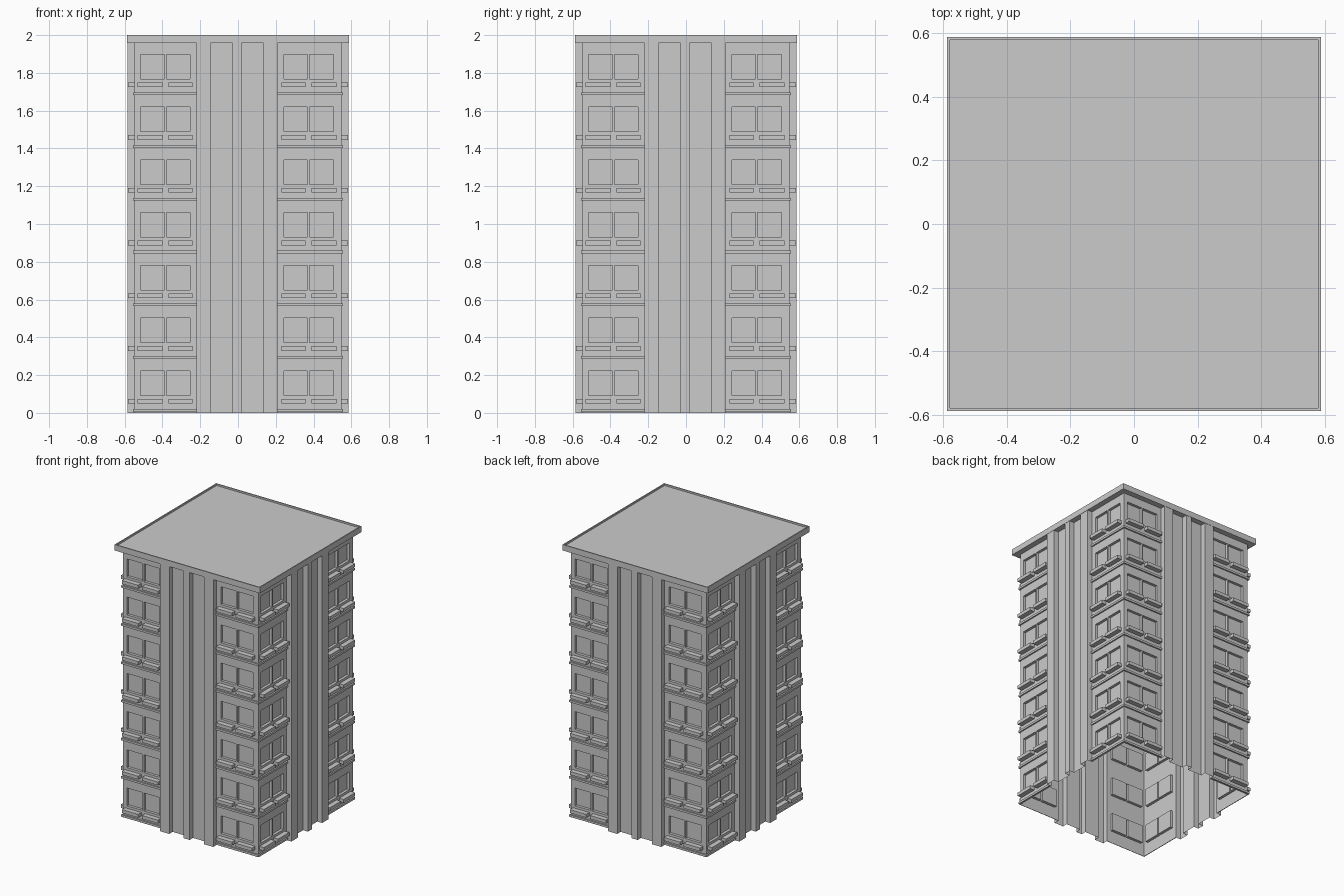
import bpy, bmesh, math
from mathutils import Matrix, Vector

if "Cube" in bpy.data.objects:
    bpy.data.objects.remove(bpy.data.objects["Cube"])

WALL, PILASTER, GLASS = 0.547, 0.586, 0.527   # distances of planes from the axis
MID = -0.005                                  # centre line of each facade
FLOORS, PITCH, TOP = 7, 0.2794, 1.957
WINDOWS = [(0.249, 0.373), (0.384, 0.511)]    # spans measured from MID
SILLS = [(0.235, 0.363), (0.395, 0.527)]
PIERS = [(-0.215, -0.141), (-0.024, 0.024), (0.141, 0.215)]


def finish(bm, name):
    bmesh.ops.remove_doubles(bm, verts=bm.verts, dist=1e-5)
    bmesh.ops.recalc_face_normals(bm, faces=bm.faces)
    mesh = bpy.data.meshes.new(name)
    bm.to_mesh(mesh)
    bm.free()
    ob = bpy.data.objects.new(name, mesh)
    bpy.context.collection.objects.link(ob)
    return ob


def mirrored(spans):
    return [(MID + a, MID + b) for a, b in spans] + [(MID - b, MID - a) for a, b in spans]


def box(bm, lo, hi, rot):
    lo, hi = Vector(lo), Vector(hi)
    m = rot @ Matrix.Translation((lo + hi) / 2) @ Matrix.Diagonal((*(hi - lo), 1))
    bmesh.ops.create_cube(bm, size=1, matrix=m)


turns = [Matrix.Rotation(k * math.pi / 2, 4, 'Z') for k in range(4)]
windows = mirrored(WINDOWS)
piers = [(MID + a, MID + b) for a, b in PIERS]
window_z = [(i * PITCH + 0.092, i * PITCH + 0.222) for i in range(FLOORS)]

# Facade shell: a stepped grid, pushed out at the piers and in at the windows
xs = sorted([-WALL, WALL] + [v for s in windows + piers for v in s])
zs = sorted([0, TOP] + [v for s in window_z for v in s])


def inside(v, spans):
    return any(a < v < b for a, b in spans)


def depth(i, j):
    x, z = (xs[i] + xs[i + 1]) / 2, (zs[j] + zs[j + 1]) / 2
    if inside(x, piers):
        return PILASTER
    return GLASS if inside(x, windows) and inside(z, window_z) else WALL


bm = bmesh.new()
for rot in turns:
    def quad(*pts):
        bm.faces.new([bm.verts.new(rot @ Vector(p)) for p in pts])
    for i in range(len(xs) - 1):
        for j in range(len(zs) - 1):
            x0, x1, z0, z1, d = xs[i], xs[i + 1], zs[j], zs[j + 1], -depth(i, j)
            quad((x0, d, z0), (x1, d, z0), (x1, d, z1), (x0, d, z1))
            if i + 2 < len(xs) and -depth(i + 1, j) != d:
                e = -depth(i + 1, j)
                quad((x1, d, z0), (x1, e, z0), (x1, e, z1), (x1, d, z1))
            if j + 2 < len(zs) and -depth(i, j + 1) != d:
                e = -depth(i, j + 1)
                quad((x0, d, z1), (x1, d, z1), (x1, e, z1), (x0, e, z1))
finish(bm, "facade_walls")

# Floor ledges running from the corners to the outer piers
bm = bmesh.new()
for rot in turns:
    for i in range(FLOORS):
        z = i * PITCH
        for a, b in ((-0.557, MID - 0.215), (MID + 0.215, 0.557)):
            box(bm, (a, -0.557, z + 0.006), (b, -WALL, z + 0.021), rot)
finish(bm, "floor_ledges")

# Window sill boxes
bm = bmesh.new()
for rot in turns:
    for i in range(FLOORS):
        z = i * PITCH
        for a, b in mirrored(SILLS):
            box(bm, (a, -0.583, z + 0.049), (b, -WALL, z + 0.074), rot)
finish(bm, "window_sills")

# Roof slab with a low parapet rim
bm = bmesh.new()
box(bm, (-0.588, -0.588, TOP), (0.588, 0.588, 2.0), Matrix())
bm.normal_update()
top = [f for f in bm.faces if f.normal.z > 0.9]
bmesh.ops.inset_region(bm, faces=top, thickness=0.012)
rim = bmesh.ops.extrude_face_region(bm, geom=top)
bmesh.ops.translate(bm, vec=(0, 0, -0.012), verts=[v for v in rim["geom"] if isinstance(v, bmesh.types.BMVert)])
bmesh.ops.delete(bm, geom=[f for f in top if f.is_valid], context='FACES_ONLY')
finish(bm, "roof_slab")
